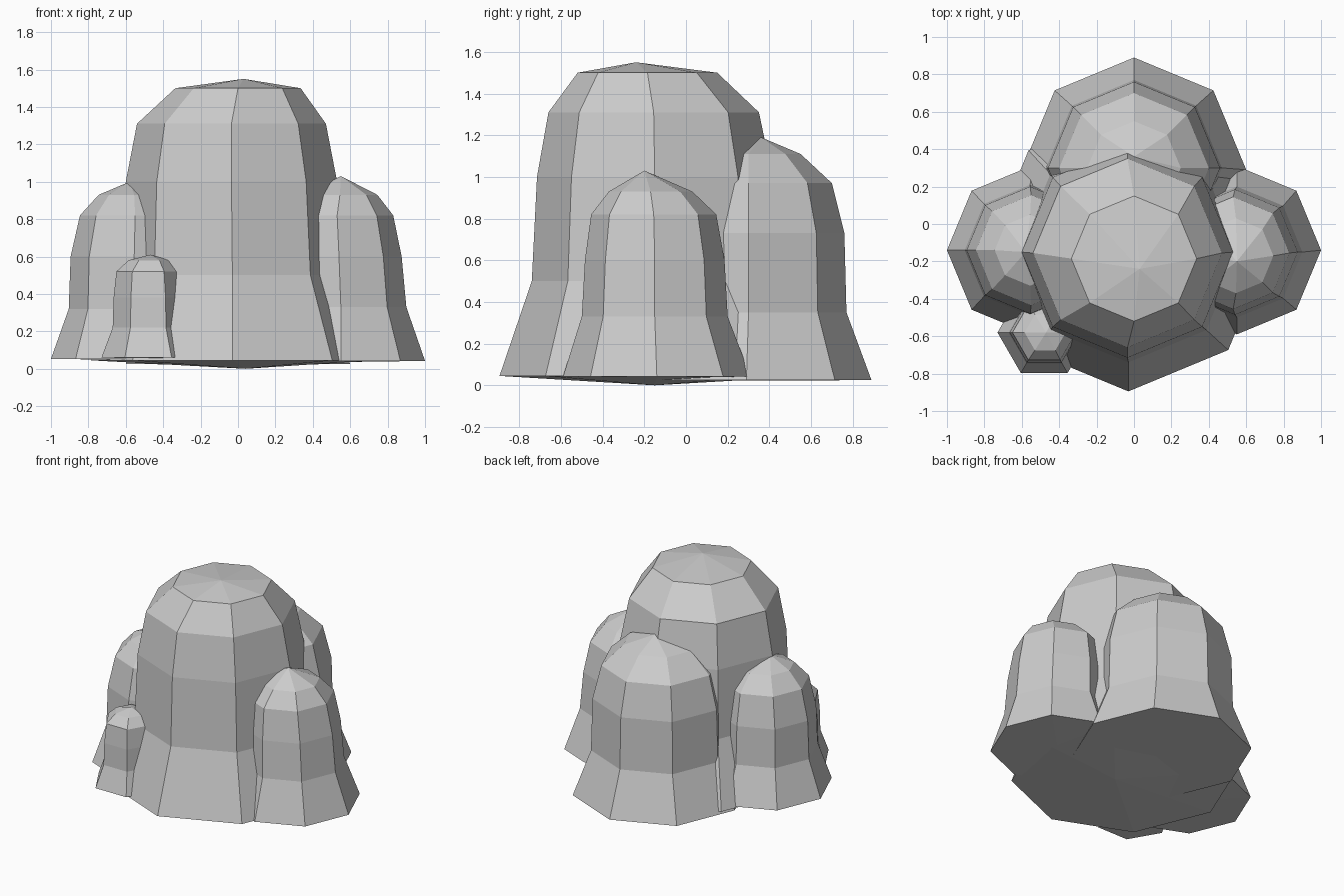
import bpy, bmesh
from math import cos, sin, tau

if "Cube" in bpy.data.objects:
    bpy.data.objects.remove(bpy.data.objects["Cube"])


def column(name, sides, rings, apex, foot):
    """Faceted column: rings are (x, y, z, radius), closed by an apex and a shallow foot point."""
    bm = bmesh.new()
    loops = [[bm.verts.new((x + r * cos(tau * i / sides), y + r * sin(tau * i / sides), z))
              for i in range(sides)] for x, y, z, r in rings]
    top, low = bm.verts.new(apex), bm.verts.new(foot)
    for i in range(sides):
        j = (i + 1) % sides
        for a, b in zip(loops, loops[1:]):
            bm.faces.new((a[i], a[j], b[j], b[i]))
        bm.faces.new((loops[-1][i], loops[-1][j], top))
        bm.faces.new((loops[0][j], loops[0][i], low))
    bmesh.ops.recalc_face_normals(bm, faces=bm.faces)
    mesh = bpy.data.meshes.new(name)
    bm.to_mesh(mesh)
    bm.free()
    obj = bpy.data.objects.new(name, mesh)
    bpy.context.collection.objects.link(obj)
    return obj


# Tall central boulder, with the lowest point under its middle
rock = column("rock_cluster", 8,
              [(-.03, -.14, .045, .755), (-.03, -.15, .5, .59), (-.035, -.15, 1.0, .565),
               (-.035, -.155, 1.31, .505), (0, -.185, 1.5, .335)],
              (.03, -.24, 1.55), (.04, -.15, 0))

# Back boulder
back = column("back_boulder", 8,
              [(0, .29, .025, .60), (0, .30, .35, .47), (0, .30, .73, .46),
               (0, .30, .97, .40), (0, .30, 1.11, .25)],
              (0, .36, 1.19), (0, .29, .022))

# Right boulder
right = column("right_boulder", 8,
               [(.55, -.14, .042, .45), (.55, -.15, .33, .35), (.54, -.15, .6, .335),
                (.53, -.155, .82, .30), (.545, -.17, .93, .20)],
               (.55, -.20, 1.03), (.55, -.14, .036))

# Left boulder
left = column("left_boulder", 8,
              [(-.55, -.14, .053, .45), (-.555, -.14, .32, .35), (-.555, -.14, .6, .34),
               (-.55, -.14, .82, .295), (-.555, -.14, .93, .19)],
              (-.58, -.15, 1.0), (-.55, -.14, .047))

# Small six-sided stone at the front left
small = column("small_stone", 6,
               [(-.48, -.58, .06, .25), (-.48, -.58, .22, .19), (-.48, -.58, .38, .185),
                (-.48, -.58, .52, .17), (-.475, -.58, .58, .11)],
               (-.47, -.58, .61), (-.48, -.58, .056))

# Fuse the stones into one solid
bpy.context.view_layer.objects.active = rock
for part in (back, right, left, small):
    mod = rock.modifiers.new("fuse", 'BOOLEAN')
    mod.operation = 'UNION'
    mod.solver = 'EXACT'
    mod.object = part
    bpy.ops.object.modifier_apply(modifier=mod.name)
    bpy.data.objects.remove(part)
